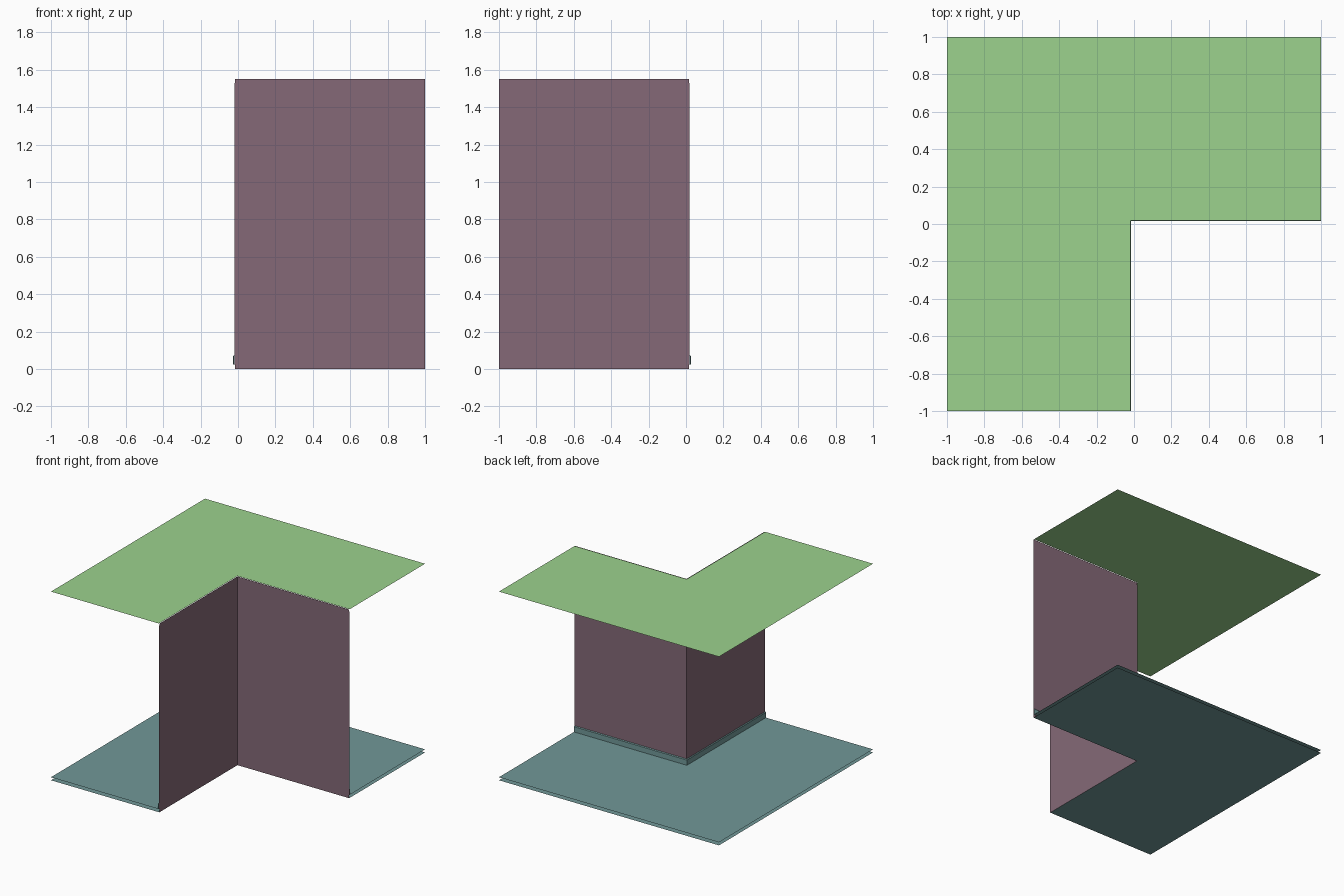
import bpy

cube = bpy.data.objects.get("Cube")
if cube:
    bpy.data.objects.remove(cube, do_unlink=True)

HEIGHT = 1.55
FLOOR = 0.025


def make_material(name, rgb):
    """Flat colour given as 0-255 display values, stored as linear."""
    linear = [((c / 255 + 0.055) / 1.055) ** 2.4 for c in rgb]
    mat = bpy.data.materials.new(name)
    mat.use_nodes = True
    mat.diffuse_color = (*linear, 1)
    shader = next(n for n in mat.node_tree.nodes if n.type == 'BSDF_PRINCIPLED')
    shader.inputs["Base Color"].default_value = (*linear, 1)
    return mat


def add_object(name, verts, faces, mat):
    mesh = bpy.data.meshes.new(name)
    mesh.from_pydata(verts, [], faces)
    mesh.materials.append(mat)
    obj = bpy.data.objects.new(name, mesh)
    bpy.context.collection.objects.link(obj)
    return obj


def corner_path(d):
    """Plan line of the re-entrant corner, set d into the room."""
    return [(-d, -1), (-d, d), (1, d)]


def l_sheet(name, z, d, mat, up=True):
    """Horizontal L-shaped sheet."""
    outline = corner_path(d) + [(1, 1), (-1, 1), (-1, -1)]
    ring = list(range(len(outline)))
    return add_object(name, [(x, y, z) for x, y in outline],
                      [ring if up else ring[::-1]], mat)


def sweep(name, profile, mat, closed=False):
    """Sweep (offset, height) points along the corner path."""
    n = len(profile)
    rails = [[(x, y, z) for x, y in corner_path(d)] for d, z in profile]
    verts = [rail[s] for s in range(3) for rail in rails]
    faces = []
    for s in range(2):
        for i in range(n if closed else n - 1):
            j = (i + 1) % n
            faces.append((s * n + i, s * n + j, s * n + n + j, s * n + n + i))
    if closed:
        faces += [tuple(range(n))[::-1], tuple(range(2 * n, 3 * n))]
    return add_object(name, verts, faces, mat)


green = make_material("ceiling green", (156, 210, 141))
mauve = make_material("wall mauve", (133, 105, 119))
teal = make_material("floor teal", (113, 152, 152))

# Floor: underside sheet and walking surface
l_sheet("floor_base", 0, 0.015, teal, up=False)
l_sheet("floor_surface", FLOOR, 0.02, teal)

# Ceiling sheet
l_sheet("ceiling", HEIGHT, 0.02, green)

# Outer and inner skins of the corner walls
sweep("outer_wall", [(0.015, HEIGHT), (0.015, 0)], mauve)
sweep("inner_wall", [(0.02, FLOOR), (0.02, HEIGHT - 0.02)], mauve)

# Skirting board along the room side of the walls
sweep("skirting_board", [(0.021, FLOOR), (0.026, FLOOR), (0.026, 0.068),
                         (0.021, 0.075)], teal, closed=True)
